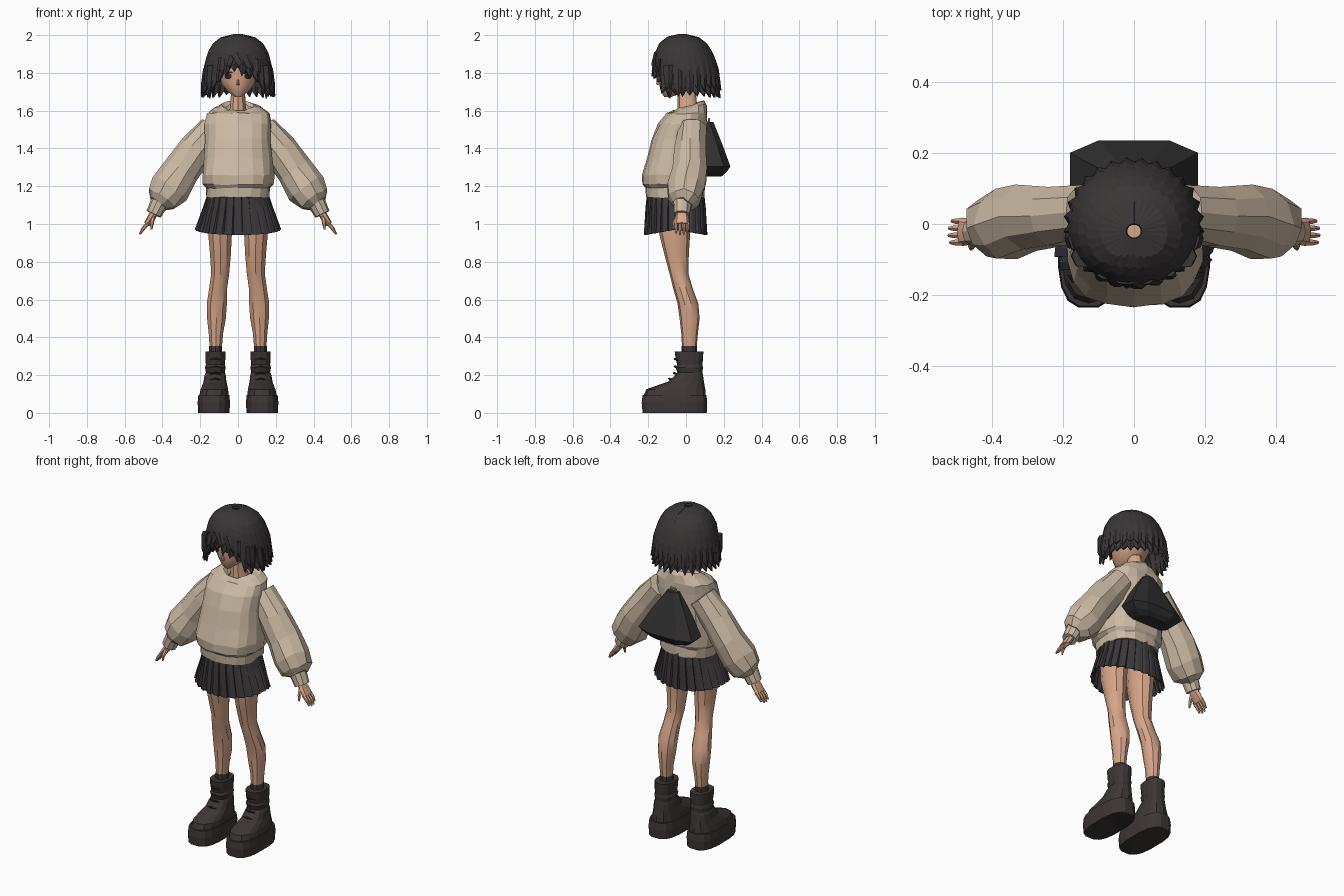
import bpy, bmesh, math, random
from mathutils import Vector

random.seed(4)
cube = bpy.data.objects.get("Cube")
if cube:
    bpy.data.objects.remove(cube)


def material(name, r, g, b):
    m = bpy.data.materials.new(name)
    m.use_nodes = True
    m.diffuse_color = (r, g, b, 1)
    bsdf = m.node_tree.nodes["Principled BSDF"]
    bsdf.inputs["Base Color"].default_value = (r, g, b, 1)
    bsdf.inputs["Roughness"].default_value = 0.9
    return m


SKIN = material("skin", 0.68, 0.38, 0.25)
KNIT = material("beige knit", 0.60, 0.49, 0.37)
HAIR = material("dark hair", 0.042, 0.037, 0.038)
SKIRT = material("charcoal cloth", 0.046, 0.041, 0.045)
BOOT = material("boot leather", 0.047, 0.038, 0.037)
BAG = material("black canvas", 0.030, 0.028, 0.029)
EYE = material("dark eye", 0.03, 0.02, 0.02)


def loft(name, rings, mat, closed=True, caps=(True, True), mirror=False, smooth=False, jitter=0):
    """Skin a list of equal-length point rings into one object."""
    bm = bmesh.new()
    rows = [[bm.verts.new(p) for p in ring] for ring in rings]
    n = len(rows[0])
    for a, b in zip(rows, rows[1:]):
        for i in range(n if closed else n - 1):
            j = (i + 1) % n
            bm.faces.new((a[i], a[j], b[j], b[i]))
    if caps[0]:
        bm.faces.new(rows[0])
    if caps[1]:
        bm.faces.new(rows[-1])
    for v in bm.verts:
        v.co += Vector([random.uniform(-jitter, jitter) for _ in range(3)])
    bmesh.ops.recalc_face_normals(bm, faces=bm.faces)
    mesh = bpy.data.meshes.new(name)
    bm.to_mesh(mesh)
    bm.free()
    mesh.materials.append(mat)
    obj = bpy.data.objects.new(name, mesh)
    bpy.context.collection.objects.link(obj)
    if mirror:
        obj.modifiers.new("mirror", "MIRROR").use_mirror_merge = False
    if smooth:
        bpy.ops.object.select_all(action="DESELECT")
        bpy.context.view_layer.objects.active = obj
        obj.select_set(True)
        bpy.ops.object.shade_smooth_by_angle(angle=math.radians(35))
    return obj


def oval(z, cx, rx, y0, y1, n=14, p=2.0, tilt=0):
    """Level superellipse from y0 (front) to y1 (back); tilt lifts the back."""
    pts = []
    for i in range(n):
        a = math.tau * (i + 0.5) / n
        c, s = math.cos(a), math.sin(a)
        x = math.copysign(abs(c) ** (2 / p), c)
        y = math.copysign(abs(s) ** (2 / p), s)
        pts.append((cx + rx * x, (y0 + y1) / 2 + (y1 - y0) / 2 * y, z + tilt * s))
    return pts


def tube(name, path, mat, n=8, **kw):
    """Tube along (x, y, z, radius, depth in y)."""
    rings = []
    for i, (x, y, z, r, d) in enumerate(path):
        t = Vector(path[min(i + 1, len(path) - 1)][:3]) - Vector(path[max(i - 1, 0)][:3])
        v = t.cross(Vector((0, 1, 0))).normalized()
        u = v.cross(t).normalized()
        rings.append([Vector((x, y, z)) + v * r * math.cos(math.tau * k / n)
                      + u * d * math.sin(math.tau * k / n) for k in range(n)])
    return loft(name, rings, mat, **kw)


def interp(table, x):
    for (x0, y0), (x1, y1) in zip(table, table[1:]):
        if x <= x1:
            return y0 + (y1 - y0) * max(0, x - x0) / (x1 - x0)
    return table[-1][1]


# Head, nose and neck
loft("head", [oval(*r) for r in [
    (1.672, 0, .015, -.115, -.08), (1.70, 0, .055, -.132, .0), (1.74, 0, .088, -.143, .06),
    (1.80, 0, .106, -.147, .10), (1.88, 0, .12, -.145, .12), (1.95, 0, .09, -.11, .08)]],
    SKIN, smooth=True)
loft("nose", [oval(1.735, 0, .010, -.150, -.13, 6), oval(1.742, 0, .008, -.160, -.13, 6),
              oval(1.765, 0, .004, -.148, -.13, 6)], SKIN)
loft("neck", [oval(1.55, 0, .07, -.05, .08, 10), oval(1.61, 0, .045, -.045, .06, 10),
              oval(1.72, 0, .037, -.045, .05, 10)], SKIN, smooth=True)

# Eyes: thin curved plates on the face, with a lash above
for name, z, w, h in (("eye", 1.783, .019, .017), ("lash", 1.803, .027, .005)):
    ring = []
    for k in range(10):
        x = .052 + w * math.cos(math.tau * k / 10)
        ring.append((x, -.029 - .122 * math.sqrt(1 - (x / .106) ** 2), z + h * math.sin(math.tau * k / 10)))
    loft(name, [ring, [(x, y + .006, zz) for x, y, zz in ring]], EYE, mirror=True)

# Hair: crown profile swept around, each column cut at a jagged hem
PROFILE = [(1.64, .182), (1.70, .181), (1.75, .177), (1.82, .174), (1.90, .155),
           (1.95, .128), (1.985, .085), (2.0, .02)]


def hair_shell(name, start, end, columns, top, hem, scale, flare, spike):
    rows = []
    for t in range(8):
        row = []
        for i in range(columns + 1):
            deg = start + (end - start) * i / columns
            a = math.radians(deg)
            tip = i % 2
            low = hem(deg) - (spike * random.uniform(.6, 1.2) if tip else 0)
            z = top + (low - top) * (t / 7) ** 1.4
            r = interp(PROFILE, z) * scale * (1 + (flare if tip else -flare / 2) * (t / 7) ** 4)
            row.append((r * 1.02 * math.sin(a), -r * .97 * math.cos(a) - .10 * max(0, z - 1.8), z))
        rows.append(row)
    obj = loft(name, rows, HAIR, closed=False, caps=(False, False))
    mod = obj.modifiers.new("thickness", "SOLIDIFY")
    mod.thickness, mod.offset = .012, 0
    return obj


def outer_hem(deg):
    side = abs(deg)
    sweep = -.012 if 0 < deg < 30 else 0
    return interp([(0, 1.838), (16, 1.832), (30, 1.79), (50, 1.715), (75, 1.72), (110, 1.745), (180, 1.745)],
                  side) + sweep


hair_shell("hair_crown", -180, 180, 56, 2.0, outer_hem, 1.0, .045, .038)
hair_shell("hair_under_locks", 52, 308, 40, 1.82, lambda d: 1.705, .96, .06, .032)

# Swept fringe locks and long temple locks
for x0, z0, x1, z1, w in ((-.075, 1.88, -.098, 1.755, .030), (-.03, 1.89, -.065, 1.80, .026),
                          (-.02, 1.90, .04, 1.795, .030), (.03, 1.89, .09, 1.775, .030),
                          (.09, 1.87, .108, 1.75, .028)):
    yy = lambda x: -.172 * math.sqrt(1 - (x / .18) ** 2)
    tube("fringe_lock", [(x0, yy(x0) + .012, z0, w, .012), ((x0 + x1) / 2, yy((x0 + x1) / 2) - .002,
         (z0 + z1) / 2, w * .75, .010), (x1, yy(x1) + .008, z1, .003, .003)], HAIR, n=6)
tube("temple_lock", [(.145, -.09, 1.84, .03, .035), (.152, -.09, 1.75, .026, .03),
                     (.150, -.085, 1.665, .003, .003)], HAIR, n=6, mirror=True)
tube("side_lock", [(.165, -.04, 1.82, .02, .035), (.178, -.04, 1.74, .018, .03),
                   (.192, -.04, 1.675, .003, .003)], HAIR, n=6, mirror=True)

# Sweater body with ribbed hem and neckline
loft("sweater_body", [oval(*r, n=18, p=2.4) for r in [
    (1.14, 0, .166, -.215, .10), (1.19, 0, .17, -.215, .10), (1.21, 0, .19, -.232, .11),
    (1.26, 0, .192, -.236, .115), (1.35, 0, .182, -.205, .115), (1.45, 0, .176, -.178, .115),
    (1.53, 0, .178, -.145, .115), (1.585, 0, .17, -.10, .113)]]
    + [oval(1.615, 0, .125, -.075, .105, 18, 2.2, .018), oval(1.628, 0, .088, -.062, .092, 18, 2, .026),
       oval(1.612, 0, .07, -.045, .075, 18, 2, .024)],
    KNIT, caps=(True, False), jitter=.005)

# Sleeves gathered into cuffs
tube("sleeve", [(.13, .035, 1.505, .085, .075), (.22, .025, 1.395, .095, .085), (.30, .015, 1.28, .10, .095),
                (.36, 0, 1.19, .105, .102), (.405, -.01, 1.13, .088, .085), (.424, -.018, 1.105, .05, .052)],
     KNIT, n=10, mirror=True, jitter=.006)
tube("cuff", [(.415, -.018, 1.115, .048, .05), (.446, -.022, 1.052, .042, .043)], KNIT, n=10, mirror=True)

# Hands: palm, four fingers and thumb
tube("palm", [(.435, -.02, 1.07, .02, .026), (.458, -.022, 1.035, .021, .036), (.484, -.022, .998, .016, .04)],
     SKIN, mirror=True, smooth=True)
for k in range(4):
    y = -.052 + .02 * k
    reach = (.9, 1.0, .97, .8)[k]
    tube("finger", [(.476, y, 1.005, .011, .010), (.476 + .026 * reach, y, 1.005 - .03 * reach, .010, .009),
                    (.476 + .044 * reach, y, 1.005 - .06 * reach, .005, .005)], SKIN, n=6, mirror=True)
tube("thumb", [(.45, -.04, 1.04, .012, .012), (.456, -.062, 1.005, .011, .010),
               (.458, -.07, .972, .005, .005)], SKIN, n=6, mirror=True)

# Pleated skirt: each pleat ramps outward then folds back
PLEATS = 26


def pleat_ring(z, rx, ry, depth, droop):
    pts = []
    for i in range(PLEATS * 3):
        a = math.tau * (i + (.75 if i % 3 == 2 else 0)) / (PLEATS * 3)
        k = 1 + depth * (-.5, .2, .5)[i % 3]
        pts.append((rx * k * math.cos(a), -.055 + ry * k * math.sin(a), z - droop * abs(math.sin(a))))
    return pts


skirt = loft("pleated_skirt", [pleat_ring(1.17, .158, .15, .01, 0), pleat_ring(1.10, .178, .157, .04, .01),
                               pleat_ring(.972, .219, .162, .09, .03)], SKIRT, caps=(True, False))
skirt.modifiers.new("thickness", "SOLIDIFY").thickness = .005

# Legs and socks
loft("leg", [oval(*r, n=10) for r in [
    (1.12, .092, .075, -.15, .04), (.95, .095, .066, -.142, .022), (.84, .093, .058, -.115, .015),
    (.74, .094, .05, -.088, .012), (.66, .105, .05, -.068, .035), (.58, .112, .056, -.045, .065),
    (.50, .114, .052, -.034, .072), (.42, .117, .04, -.025, .063), (.33, .118, .033, -.02, .055)]],
    SKIN, mirror=True, smooth=True)
loft("sock", [oval(.28, .118, .037, -.025, .058, 10), oval(.355, .118, .036, -.024, .058, 10)],
     BOOT, mirror=True)

# Chunky boots: platform sole, creased upper, padded collar
loft("boot_sole", [oval(*r, n=16, p=2.9) for r in [
    (0, .128, .084, -.232, .112), (.055, .128, .087, -.237, .115), (.095, .128, .083, -.232, .110)]],
    BOOT, mirror=True)
loft("boot_upper", [oval(*r, n=14, p=2.5) for r in [
    (.09, .127, .08, -.225, .105), (.125, .125, .074, -.21, .102), (.148, .123, .067, -.145, .098),
    (.165, .122, .062, -.095, .095), (.20, .121, .057, -.058, .09), (.215, .12, .051, -.046, .087),
    (.24, .12, .056, -.055, .09), (.255, .12, .051, -.047, .087), (.285, .12, .054, -.054, .09),
    (.325, .12, .054, -.06, .092), (.325, .119, .038, -.03, .064)]], BOOT, mirror=True)
for z, y in ((.175, -.085), (.205, -.06), (.24, -.056), (.28, -.055)):
    tube("boot_lace", [(.092, y + .012, z, .006, .006), (.12, y - .004, z + .006, .006, .006),
                       (.148, y + .012, z, .006, .006)], BAG, n=5, mirror=True)
loft("sole_tread", [oval(-.0, .128, .082, -.229, .109, 16, 2.9), oval(.004, .128, .0845, -.2325, .1125, 16, 2.9)],
     BAG, mirror=True)


# Fan-shaped backpack with a carrying loop
def bag_ring(z, w, mid, back, y0=.108):
    return [(-w, y0, z), (-w, mid, z), (-w * .55, back, z), (w * .55, back, z), (w, mid, z), (w, y0, z)]


loft("backpack", [bag_ring(1.252, .10, .165, .188), bag_ring(1.272, .145, .185, .213),
                  bag_ring(1.305, .18, .20, .235), bag_ring(1.42, .115, .165, .193),
                  bag_ring(1.54, .035, .125, .145)], BAG)
tube("bag_loop", [(-.022, .122, 1.53, .005, .005), (-.016, .122, 1.556, .005, .005),
                  (.016, .122, 1.558, .005, .005), (.022, .122, 1.53, .005, .005)], KNIT, n=5)
